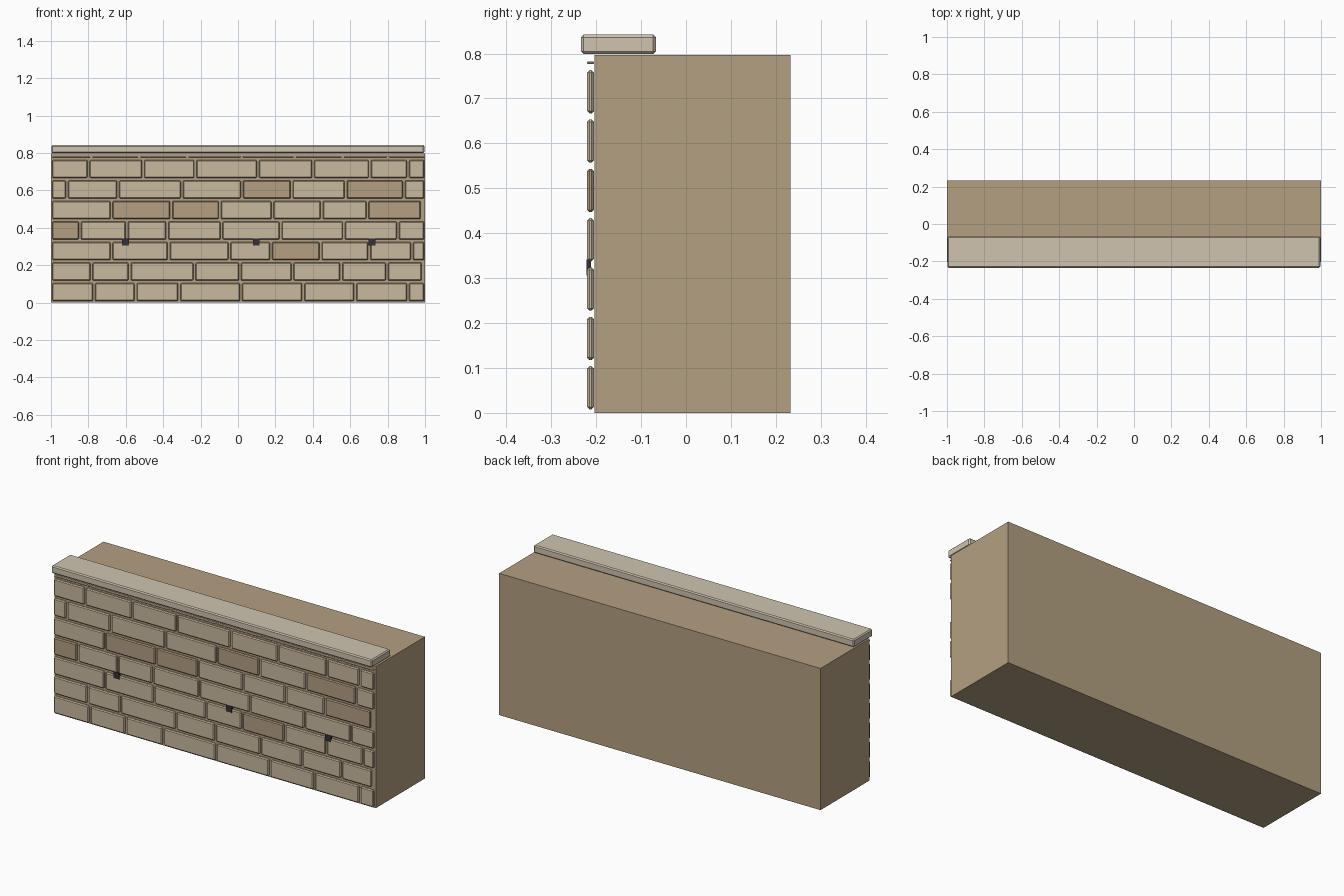
import bpy, bmesh


def material(name, rgb):
    m = bpy.data.materials.new(name)
    m.diffuse_color = (*rgb, 1.0)
    return m


CORE = material("mortar_tan", (0.456, 0.352, 0.223))
LIGHT = material("stone_light", (0.59, 0.49, 0.345))
DARK = material("stone_dark", (0.46, 0.345, 0.225))
CAP = material("coping_stone", (0.62, 0.55, 0.43))
HOLE = material("weep_dark", (0.035, 0.03, 0.04))


def box(name, lo, hi, mat, bevel=0.0):
    """Box between two corners with an optional chamfer on every edge."""
    bm = bmesh.new()
    bmesh.ops.create_cube(bm, size=1)
    size = [b - a for a, b in zip(lo, hi)]
    mid = [(a + b) / 2 for a, b in zip(lo, hi)]
    for v in bm.verts:
        v.co = [c * s for c, s in zip(v.co, size)]
    if bevel:
        bmesh.ops.bevel(bm, geom=bm.edges[:], offset=bevel, segments=1,
                        profile=0.5, affect='EDGES')
    me = bpy.data.meshes.new(name)
    bm.to_mesh(me)
    bm.free()
    me.materials.append(mat)
    ob = bpy.data.objects.new(name, me)
    ob.location = mid
    bpy.context.collection.objects.link(ob)
    return ob


# solid wall body
box("wall_core", (-1, -0.204, 0), (1, 0.233, 0.797), CORE)

# coping along the front top edge
box("coping", (-0.998, -0.234, 0.799), (0.996, -0.067, 0.842), CAP, 0.006)

# stone facing: vertical joint positions for each course, bottom to top
COURSES = [
    (-0.77, -0.547, -0.314, 0.016, 0.349, 0.627, 0.909, 0.995),
    (-0.783, -0.579, -0.233, 0.011, 0.292, 0.552, 0.796, 0.982),
    (-0.676, -0.370, -0.046, 0.177, 0.442, 0.702, 0.93, 0.995),
    (-0.845, -0.595, -0.378, -0.088, 0.228, 0.566, 0.855, 0.995),
    (-0.676, -0.357, -0.097, 0.185, 0.448, 0.692, 0.976),
    (-0.914, -0.641, -0.3, 0.021, 0.287, 0.576, 0.887, 0.995),
    (-0.799, -0.507, -0.228, 0.107, 0.402, 0.705, 0.909, 0.995),
    (-0.785, -0.528, -0.271, 0.019, 0.303, 0.56, 0.802, 0.995),
]
DARK_STONES = {(2, 4), (3, 0), (4, 1), (4, 2), (4, 6), (5, 4), (5, 6)}
GAP = 0.006

for row, joints in enumerate(COURSES):
    z0 = 0.008 + row * 0.1098
    z1 = min(z0 + 0.096, 0.782)          # top course is cut to a sliver
    bevel = 0.005 if row < 7 else 0.0015
    x0 = -0.999
    for i, x1 in enumerate(joints):
        mat = DARK if (row, i) in DARK_STONES else LIGHT
        box(f"stone_{row}_{i}", (x0 + GAP, -0.220, z0),
            (x1 - GAP * (i < len(joints) - 1), -0.205, z1), mat, bevel)
        x0 = x1

# small dark weep holes
for i, x in enumerate((-0.602, 0.098, 0.716)):
    box(f"weep_hole_{i}", (x - 0.018, -0.222, 0.306),
        (x + 0.018, -0.212, 0.342), HOLE)
